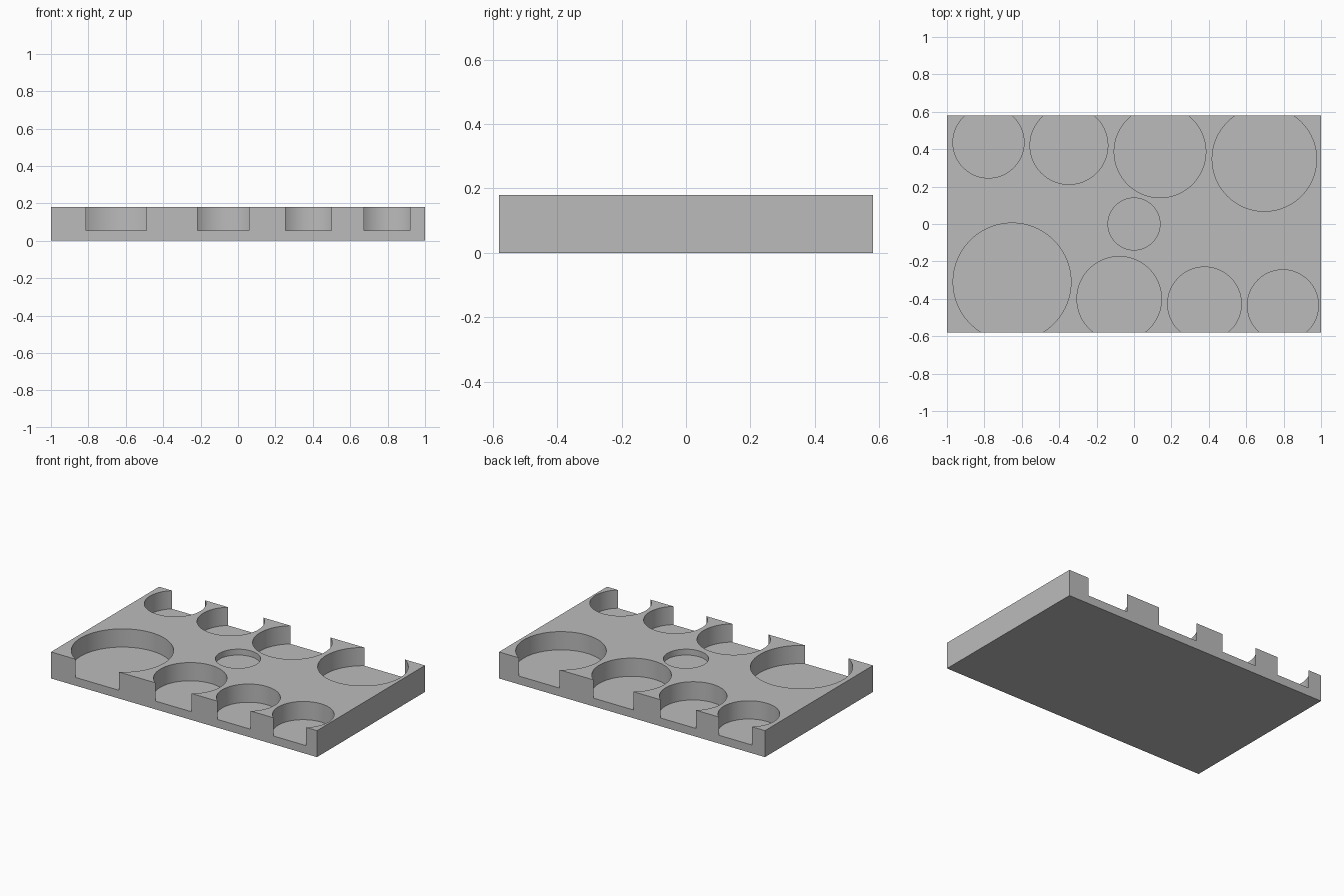
import bpy
import math

cube = bpy.data.objects.get("Cube")
if cube:
    bpy.data.objects.remove(cube, do_unlink=True)

LENGTH, WIDTH, HEIGHT = 2.0, 1.16, 0.18
FLOOR = 0.056          # floor height of the large pockets
SHALLOW_FLOOR = 0.14   # floor height of the centre pocket

grey = bpy.data.materials.new("plain_grey")
grey.use_nodes = True
colour = (0.5, 0.5, 0.5, 1)
grey.diffuse_color = colour
grey.node_tree.nodes["Principled BSDF"].inputs["Base Color"].default_value = colour

# Tray block
bpy.ops.mesh.primitive_cube_add(size=1, location=(0, 0, HEIGHT / 2))
tray = bpy.context.object
tray.name = "coin_tray"
tray.scale = (LENGTH, WIDTH, HEIGHT)
bpy.ops.object.transform_apply(location=True, scale=True)
tray.data.materials.append(grey)

# Round pockets: x, y, radius, floor height
pockets = [
    (-0.778, 0.436, 0.19, FLOOR),
    (-0.348, 0.42, 0.208, FLOOR),
    (0.139, 0.386, 0.245, FLOOR),
    (0.697, 0.347, 0.279, FLOOR),
    (-0.652, -0.31, 0.315, FLOOR),
    (-0.079, -0.4, 0.226, FLOOR),
    (0.377, -0.427, 0.197, FLOOR),
    (0.796, -0.435, 0.19, FLOOR),
    (0, 0, 0.139, SHALLOW_FLOOR),
]


def cut_pocket(index, x, y, radius, floor):
    """Sink one round pocket into the tray from above."""
    depth = 0.3
    bpy.ops.mesh.primitive_cylinder_add(vertices=96, radius=radius, depth=depth,
                                        location=(x, y, floor + depth / 2))
    cutter = bpy.context.object
    cutter.name = f"pocket_cutter_{index}"
    cutter.data.materials.append(grey)
    cutter.hide_render = True
    cut = tray.modifiers.new("pocket", "BOOLEAN")
    cut.operation = "DIFFERENCE"
    cut.solver = "EXACT"
    cut.object = cutter
    bpy.context.view_layer.objects.active = tray
    bpy.ops.object.modifier_apply(modifier=cut.name)
    bpy.data.objects.remove(cutter, do_unlink=True)


for i, pocket in enumerate(pockets):
    cut_pocket(i, *pocket)

# Smooth pocket walls with crisp rims
bpy.ops.object.select_all(action="DESELECT")
tray.select_set(True)
bpy.context.view_layer.objects.active = tray
bpy.ops.object.shade_smooth_by_angle(angle=math.radians(30))
